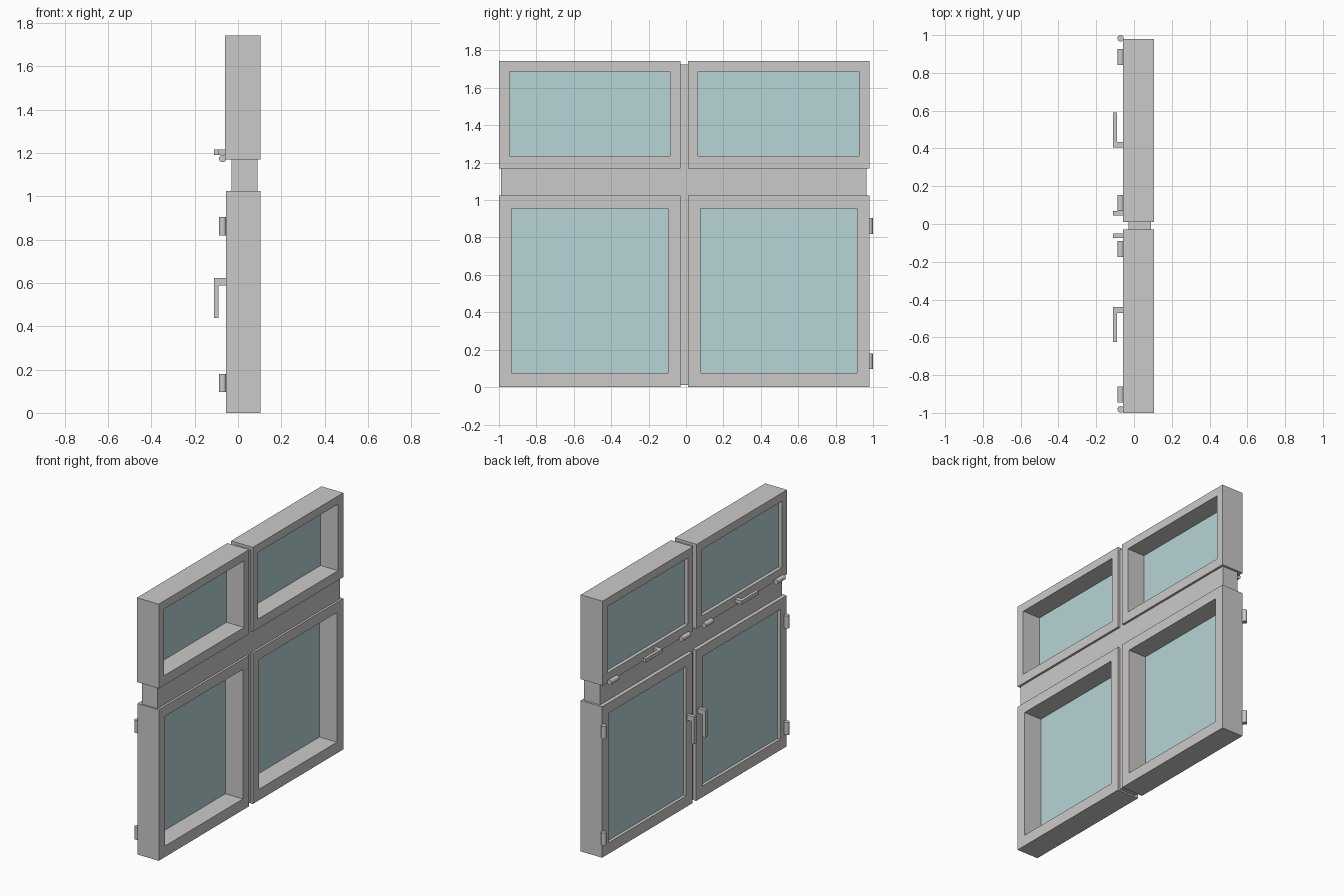
import bpy
import bmesh
from mathutils import Matrix

cube = bpy.data.objects.get("Cube")
if cube:
    bpy.data.objects.remove(cube, do_unlink=True)


def material(name, rgb):
    mat = bpy.data.materials.new(name)
    mat.use_nodes = True
    mat.diffuse_color = (*rgb, 1)
    mat.node_tree.nodes["Principled BSDF"].inputs["Base Color"].default_value = (*rgb, 1)
    return mat


GREY = material("frame grey", (0.60, 0.59, 0.58))
GLASS = material("pale blue glass", (0.48, 0.66, 0.68))


def finish(name, bm, mat):
    bmesh.ops.recalc_face_normals(bm, faces=bm.faces)
    mesh = bpy.data.meshes.new(name)
    bm.to_mesh(mesh)
    bm.free()
    mesh.materials.append(mat)
    obj = bpy.data.objects.new(name, mesh)
    bpy.context.collection.objects.link(obj)
    return obj


def add_box(bm, x, y, z):
    """Add a box spanning the three (low, high) ranges."""
    verts = bmesh.ops.create_cube(bm, size=1)["verts"]
    for v in verts:
        v.co = [(r[0] + r[1]) / 2 + c * (r[1] - r[0]) for r, c in zip((x, y, z), v.co)]


def box(name, x, y, z, mat=GREY):
    bm = bmesh.new()
    add_box(bm, x, y, z)
    return finish(name, bm, mat)


def sash(name, x, y, z, hole_y, hole_z):
    """Rectangular ring extruded through the thickness, with its pane."""
    bm = bmesh.new()

    def loop(ry, rz, depth):
        corners = ((0, 0), (1, 0), (1, 1), (0, 1))
        return [bm.verts.new((depth, ry[a], rz[b])) for a, b in corners]

    loops = [loop(y, z, x[0]), loop(y, z, x[1]),
             loop(hole_y, hole_z, x[1]), loop(hole_y, hole_z, x[0])]
    for k in range(4):
        a, b = loops[k], loops[(k + 1) % 4]
        for i in range(4):
            j = (i + 1) % 4
            bm.faces.new((a[i], a[j], b[j], b[i]))
    finish(name + "_frame", bm, GREY)
    box(name + "_glass", (-0.035, -0.027), hole_y, hole_z, GLASS)


def hinge(name, centre, axis):
    """Short barrel hinge lying along the given axis."""
    bm = bmesh.new()
    turn = Matrix.Rotation(1.5708, 4, "X") if axis == "Y" else Matrix()
    bmesh.ops.create_cone(bm, cap_ends=True, segments=16, radius1=0.017, radius2=0.017,
                          depth=0.085, matrix=Matrix.Translation(centre) @ turn)
    obj = finish(name, bm, GREY)
    for p in obj.data.polygons:
        p.use_smooth = len(p.vertices) == 4
    for e in obj.data.edges:
        a, b = (obj.data.vertices[i].co for i in e.vertices)
        e.use_edge_sharp = (a - b).length < 0.05


FACE = -0.056          # inner face of the sashes
GRIP = (-0.11, -0.09)  # depth range of the handle grips

# Fixed transom and mullion
box("transom", (-0.03, 0.09), (-0.99, 0.965), (1.0, 1.2))
box("mullion", (-0.03, 0.09), (-0.05, 0.03), (0.01, 1.725))

# Opening sashes
for side, y0 in (("right", -1.0), ("left", 0.01)):
    y = (y0, y0 + 0.97)
    sash("lower_" + side, (FACE, 0.105), y, (0, 1.025),
         (y[0] + 0.068, y[1] - 0.067), (0.075, 0.955))
    sash("upper_" + side, (FACE - 0.003, 0.105), y, (1.17, 1.743),
         (y[0] + 0.055, y[1] - 0.055), (1.235, 1.687))

# Lower hinges and upright lever handles
for side, hy, ly in (("right", -0.981, (-0.075, -0.05)), ("left", 0.983, (0.045, 0.07))):
    for level, hz in (("bottom", 0.138), ("top", 0.862)):
        hinge(f"{side}_{level}_hinge", (-0.071, hy, hz), "Z")
    bm = bmesh.new()
    add_box(bm, (GRIP[1], FACE), ly, (0.587, 0.622))
    add_box(bm, GRIP, ly, (0.437, 0.622))
    finish(side + "_lower_handle", bm, GREY)

# Upper hinges along the bottom rail, and lying lever handles
for i, hy in enumerate((-0.903, -0.132, 0.112, 0.883)):
    hinge(f"upper_hinge_{i + 1}", (-0.071, hy, 1.174), "Y")
for side, stem, grip in (("right", (-0.47, -0.44), (-0.625, -0.44)),
                         ("left", (0.405, 0.435), (0.405, 0.59))):
    bm = bmesh.new()
    add_box(bm, (GRIP[1], FACE), stem, (1.19, 1.215))
    add_box(bm, GRIP, grip, (1.19, 1.215))
    finish(side + "_upper_handle", bm, GREY)
